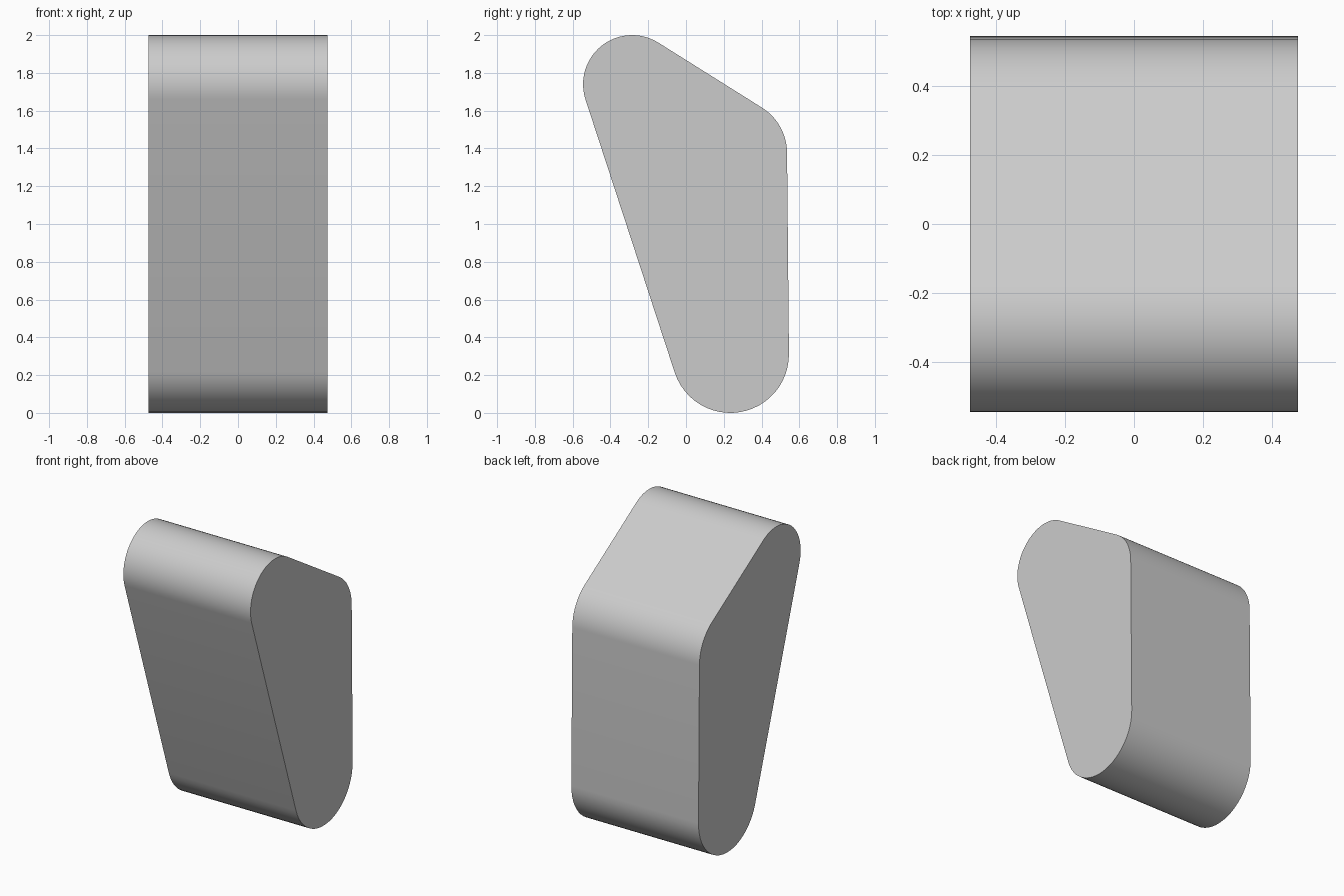
import bpy, bmesh, math

if "Cube" in bpy.data.objects:
    bpy.data.objects.remove(bpy.data.objects["Cube"])

HALF_WIDTH = 0.475
STEPS = 24
# Corner circles of the side profile, counter-clockwise: y, z, radius
CORNERS = [(0.235, 0.31, 0.31), (0.25, 1.375, 0.285), (-0.285, 1.74, 0.26)]


def tangent_angle(a, b):
    """Outward normal angle of the line touching both circles."""
    dy, dz = b[0] - a[0], b[1] - a[1]
    return math.atan2(dz, dy) - math.acos((a[2] - b[2]) / math.hypot(dy, dz))


# Rounded wedge outline: one arc per corner, joined by straight tangents
outline = []
for i, c in enumerate(CORNERS):
    start = tangent_angle(CORNERS[i - 1], c)
    sweep = (tangent_angle(c, CORNERS[(i + 1) % 3]) - start) % math.tau
    for k in range(STEPS + 1):
        t = start + sweep * k / STEPS
        outline.append((c[0] + c[2] * math.cos(t), c[1] + c[2] * math.sin(t)))

# Extrude the outline across x
bm = bmesh.new()
face = bm.faces.new([bm.verts.new((-HALF_WIDTH, y, z)) for y, z in outline])
result = bmesh.ops.extrude_face_region(bm, geom=[face], use_keep_orig=True)
moved = [v for v in result["geom"] if isinstance(v, bmesh.types.BMVert)]
bmesh.ops.translate(bm, verts=moved, vec=(2 * HALF_WIDTH, 0, 0))
bmesh.ops.recalc_face_normals(bm, faces=bm.faces)

mesh = bpy.data.meshes.new("rounded_wedge")
bm.to_mesh(mesh)
bm.free()
body = bpy.data.objects.new("rounded_wedge", mesh)
bpy.context.collection.objects.link(body)

# Smooth corners, crisp side edges
bpy.context.view_layer.objects.active = body
body.select_set(True)
bpy.ops.object.shade_smooth_by_angle(angle=math.radians(30))
